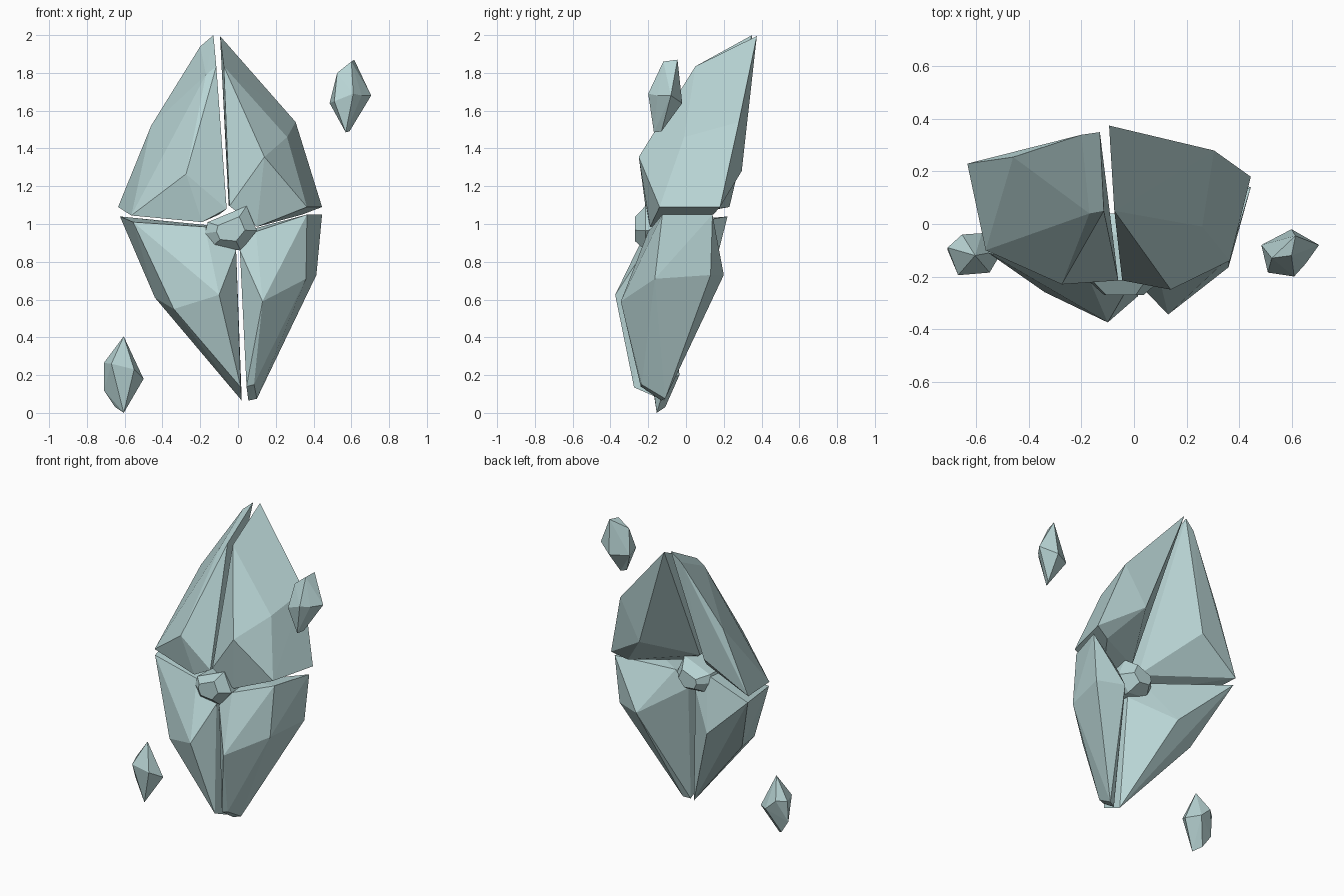
import bpy, bmesh
from mathutils import Vector

crystal = bpy.data.materials.new("pale_crystal")
crystal.diffuse_color = (0.48, 0.66, 0.66, 1)


def shard(name, points):
    """Flat-faced convex crystal wrapped around its corner points."""
    bm = bmesh.new()
    for p in points:
        bm.verts.new(Vector(p))
    hull = bmesh.ops.convex_hull(bm, input=bm.verts)
    loose = [v for v in bm.verts if not v.link_faces]
    bmesh.ops.delete(bm, geom=loose, context='VERTS')
    bmesh.ops.recalc_face_normals(bm, faces=bm.faces)
    mesh = bpy.data.meshes.new(name)
    bm.to_mesh(mesh)
    bm.free()
    mesh.materials.append(crystal)
    obj = bpy.data.objects.new(name, mesh)
    bpy.context.collection.objects.link(obj)
    return obj


# Upper pair, leaning back towards the tip
shard("upper_right_shard", [
    (-.095, .375, 1.995), (-.075, .05, 1.835), (.305, .28, 1.54), (.26, -.01, 1.46),
    (.445, .18, 1.09), (.365, -.14, 1.09), (.14, -.25, 1.355), (-.045, -.215, 1.095),
    (.10, -.19, .985), (.34, .145, 1.05), (.15, .295, 1.28), (-.05, -.08, 1.10)])
shard("upper_left_shard", [
    (-.13, .35, 2.0), (-.20, .34, 1.94), (-.46, .255, 1.52), (-.635, .23, 1.09),
    (-.565, -.10, 1.045), (-.275, -.23, 1.265), (-.06, -.215, 1.08), (-.19, -.205, 1.01),
    (-.115, .05, 1.835), (-.17, .04, 1.79), (-.33, .275, 1.28), (-.10, -.08, 1.05)])

# Lower pair, tapering to the foot
shard("lower_left_shard", [
    (-.625, .22, 1.04), (-.555, -.11, 1.01), (-.175, -.20, .985), (-.44, .02, .61),
    (-.34, -.26, .55), (-.10, -.375, .625), (-.01, -.22, .86), (.015, -.275, .135),
    (.02, -.115, .065), (-.25, .13, .69), (-.12, -.06, .99), (-.015, -.08, .86)])
shard("lower_right_shard", [
    (.445, .14, 1.05), (.365, -.125, 1.05), (.36, -.165, .71), (.415, .13, .73),
    (.24, .20, .73), (.13, -.345, .59), (.095, -.20, .96), (.01, -.22, .86),
    (.045, -.24, .14), (.085, -.235, .15), (.055, -.13, .065), (.10, -.11, .075),
    (.10, -.03, .98), (.025, -.06, .86)])

# Core: one outline repeated at several depths
outline = [(-.16, 1.01), (.045, 1.095), (.10, .965), (.015, .86), (-.14, .875), (-.175, .95)]
cx, cz = -.04, .97
core = []
for y, k in ((-.27, .55), (-.215, 1.0), (-.04, .95), (.04, .5)):
    core += [(cx + (x - cx) * k, y, cz + (z - cz) * k) for x, z in outline]
shard("core_crystal", core)

# Floating fragments
shard("floating_fragment_right", [
    (.615, -.045, 1.87), (.60, -.12, 1.86), (.525, -.13, 1.80), (.485, -.08, 1.64),
    (.51, -.185, 1.65), (.61, -.20, 1.69), (.705, -.08, 1.68), (.655, -.15, 1.68),
    (.60, -.02, 1.64), (.57, -.17, 1.485), (.59, -.13, 1.49)])
shard("floating_fragment_left", [
    (-.605, -.12, .405), (-.71, -.09, .265), (-.71, -.10, .12), (-.65, -.11, .03),
    (-.605, -.155, 0), (-.50, -.10, .18), (-.55, -.185, .23), (-.67, -.195, .26),
    (-.58, -.035, .20), (-.655, -.04, .27)])
